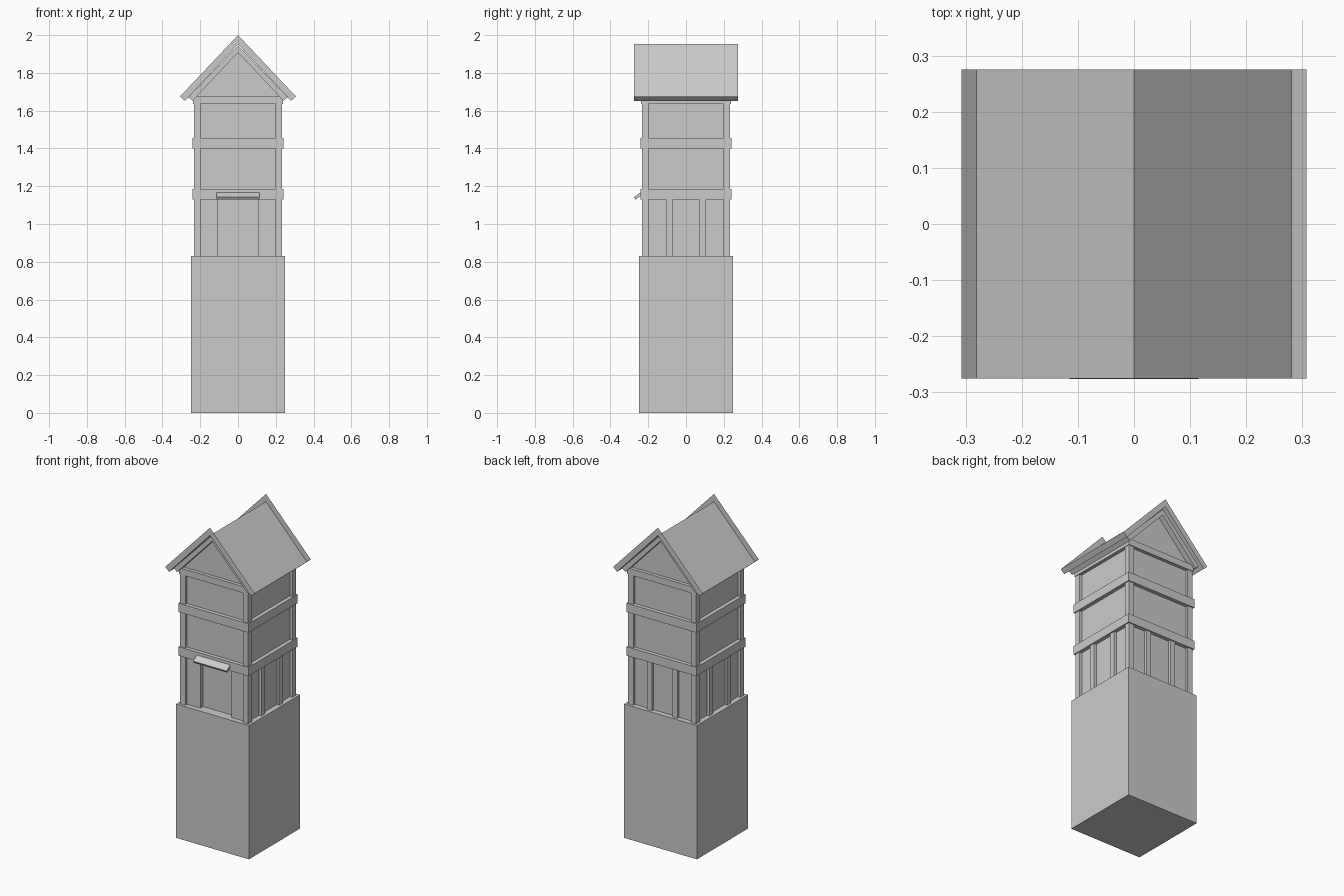
import bpy

if "Cube" in bpy.data.objects:
    bpy.data.objects.remove(bpy.data.objects["Cube"])


def mesh_object(name, verts, faces):
    mesh = bpy.data.meshes.new(name)
    mesh.from_pydata(verts, [], faces)
    mesh.update()
    obj = bpy.data.objects.new(name, mesh)
    bpy.context.collection.objects.link(obj)
    return obj


def prism(name, profile, a, b, axis="y"):
    """Extrude a 2D profile between a and b along y (x,z) or x (y,z)."""
    n = len(profile)
    place = (lambda p, t: (p[0], t, p[1])) if axis == "y" else (lambda p, t: (t, p[0], p[1]))
    verts = [place(p, t) for t in (a, b) for p in profile]
    faces = [tuple(range(n)), tuple(reversed(range(n, 2 * n)))]
    faces += [(i, i + n, (i + 1) % n + n, (i + 1) % n) for i in range(n)]
    obj = mesh_object(name, verts, faces)
    import bmesh
    bm = bmesh.new()
    bm.from_mesh(obj.data)
    bmesh.ops.recalc_face_normals(bm, faces=bm.faces)
    bm.to_mesh(obj.data)
    bm.free()
    return obj


def box(name, x0, x1, y0, y1, z0, z1):
    return prism(name, [(x0, z0), (x1, z0), (x1, z1), (x0, z1)], y0, y1)


BASE, TOP = 0.83, 1.675
WALL, POST, BEAM = 0.217, 0.234, 0.241

# Plinth and recessed walls
box("plinth", -0.25, 0.25, -0.25, 0.25, 0, BASE)
box("wall_core", -WALL, WALL, -0.19, WALL, BASE, TOP)
box("front_upper_wall", -WALL, WALL, -WALL, -0.19, 1.14, TOP)
for s, side in ((-1, "left"), (1, "right")):
    x0, x1 = sorted((s * 0.107, s * WALL))
    box("front_wall_" + side, x0, x1, -WALL, -0.19, BASE, 1.14)

# Corner posts
for sx in (-1, 1):
    for sy in (-1, 1):
        x0, x1 = sorted((sx * 0.198, sx * POST))
        y0, y1 = sorted((sy * 0.198, sy * POST))
        box("corner_post", x0, x1, y0, y1, BASE, TOP)

# Ground floor studs on the sides and the back
for s in (-1, 1):
    a, b = sorted((s * 0.07, s * 0.105))
    box("back_stud", a, b, WALL - 0.01, POST, BASE, 1.14)
    for sx in (-1, 1):
        x0, x1 = sorted((sx * (WALL - 0.01), sx * POST))
        box("side_stud", x0, x1, a, b, BASE, 1.14)

# Horizontal beams around each floor
for name, z0, z1, r in (("lower_beam", 1.13, 1.185, BEAM),
                        ("middle_beam", 1.40, 1.455, BEAM),
                        ("top_beam", 1.635, TOP, 0.238)):
    for s in (-1, 1):
        a, b = sorted((s * 0.198, s * r))
        box(name, -r, r, a, b, z0, z1)
        box(name, a, b, -0.198, 0.198, z0, z1)

# Gable walls
prism("gable_wall", [(-0.235, TOP), (0.235, TOP), (0, 1.925)], -WALL, WALL)

# Inner roof layer framing the gables
inner = [(0, 1.945), (0.263, 1.671), (0.24, 1.653), (0, 1.908),
         (-0.24, 1.653), (-0.263, 1.671)]
prism("roof_lining", inner, -0.255, 0.252)

# Open roof trough: thin slopes, eave strips and flat barge boards
Y = 0.275
prof = [(-0.307, 1.675), (-0.281, 1.652), (0, 1.952),
        (0.281, 1.652), (0.307, 1.675), (0, 2.0)]
verts = [(x, y, z) for y in (-Y, Y) for x, z in prof]
faces = [(i, i + 1, i + 7, i + 6) for i in range(4)]
faces += [(0, 1, 2, 5), (2, 3, 4, 5), (11, 8, 7, 6), (11, 10, 9, 8)]
mesh_object("roof", verts, faces)

# Awning above the door
prism("awning", [(-0.232, 1.155), (-0.232, 1.173), (-0.276, 1.142), (-0.268, 1.129)],
      -0.115, 0.115, axis="x")
